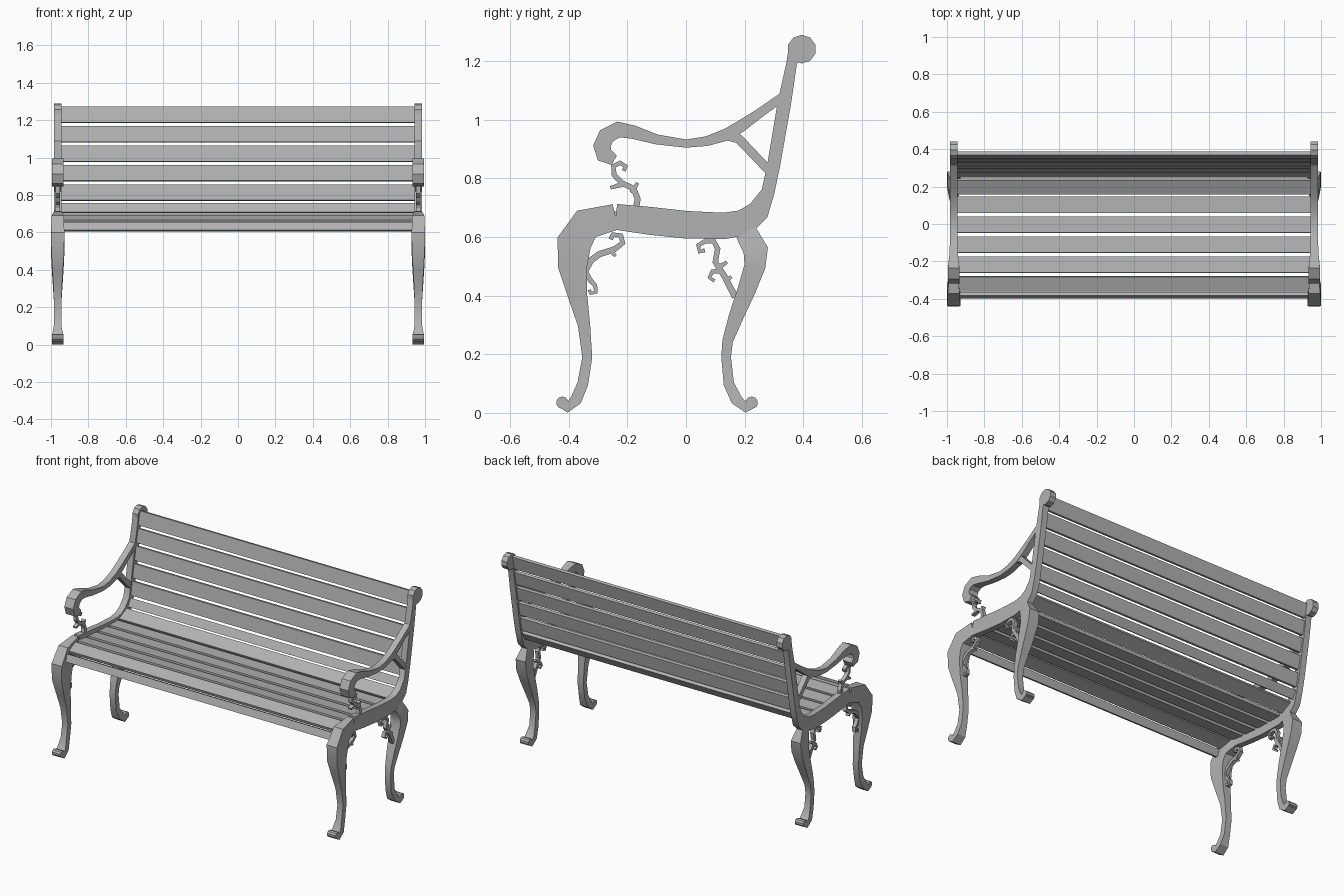
import bpy, bmesh, math
from mathutils import Vector

cube = bpy.data.objects.get("Cube")
if cube:
    bpy.data.objects.remove(cube)

SIDE_X = 0.964      # centre plane of each cast side frame
SLAT_END = 0.948
SLAT_THICK = 0.02

grey = bpy.data.materials.new("plain_grey")
grey.use_nodes = True
tone = (0.45, 0.45, 0.45, 1)
grey.diffuse_color = tone
grey.node_tree.nodes["Principled BSDF"].inputs["Base Color"].default_value = tone


def finish(name, bm, mirrored=True):
    """Turn a bmesh into an object, mirrored to the other side if asked."""
    bmesh.ops.recalc_face_normals(bm, faces=bm.faces)
    mesh = bpy.data.meshes.new(name)
    bm.to_mesh(mesh)
    bm.free()
    mesh.materials.append(grey)
    obj = bpy.data.objects.new(name, mesh)
    bpy.context.collection.objects.link(obj)
    if mirrored:
        obj.modifiers.new("Mirror", "MIRROR").use_mirror_merge = False
    bpy.ops.object.select_all(action="DESELECT")
    obj.select_set(True)
    bpy.context.view_layer.objects.active = obj
    bpy.ops.object.shade_smooth_by_angle(angle=math.radians(30))
    return obj


def ribbon(name, path):
    """Sweep a rectangle along (y, z, width, half thickness) stations."""
    bm = bmesh.new()
    centres = [Vector(p[:2]) for p in path]
    rings = []
    for i, (y, z, width, half) in enumerate(path):
        a = centres[max(i - 1, 0)]
        b = centres[min(i + 1, len(path) - 1)]
        before = (centres[i] - a).normalized()
        after = (b - centres[i]).normalized()
        along = (before + after).normalized()
        off = Vector((-along.y, along.x)) * width / 2
        rings.append([bm.verts.new((SIDE_X + sx * half, y + s * off.x, z + s * off.y))
                      for sx, s in ((-1, -1), (1, -1), (1, 1), (-1, 1))])
    for r, q in zip(rings, rings[1:]):
        for k in range(4):
            n = (k + 1) % 4
            bm.faces.new((r[k], r[n], q[n], q[k]))
    bm.faces.new(rings[0])
    bm.faces.new(rings[-1])
    return finish(name, bm)


def vine(name, points, width=0.02, half=0.012):
    """Thin ornament of even thickness that tapers a little to its tip."""
    last = len(points) - 1
    return ribbon(name, [(y, z, width * (1 - 0.35 * i / last), half)
                         for i, (y, z) in enumerate(points)])


def scroll(name, y, z, radius, half, sides=10):
    """Rounded end of a casting, its axis along x."""
    bm = bmesh.new()
    bmesh.ops.create_cone(bm, cap_ends=True, segments=sides, radius1=radius,
                          radius2=radius, depth=2 * half)
    for v in bm.verts:
        x, u, w = v.co.z, v.co.x, v.co.y
        v.co = (SIDE_X + x, y + u, z + w)
    return finish(name, bm)


def slat(name, y0, z0, y1, z1):
    """Long board whose cross-section runs from one (y, z) to another."""
    bm = bmesh.new()
    a, b = Vector((y0, z0)), Vector((y1, z1))
    d = (b - a).normalized()
    off = Vector((-d.y, d.x)) * SLAT_THICK / 2
    ends = [[bm.verts.new((x, p.x, p.y)) for p in (a - off, b - off, b + off, a + off)]
            for x in (-SLAT_END, SLAT_END)]
    for k in range(4):
        n = (k + 1) % 4
        bm.faces.new((ends[0][k], ends[0][n], ends[1][n], ends[1][k]))
    for ring in ends:
        bm.faces.new(ring)
    return finish(name, bm, mirrored=False)


# Front legs, from the foot up round the knee into the seat rail
ribbon("front_legs", [
    (-.43, .035, .03, .03), (-.405, .018, .034, .03), (-.375, .045, .04, .028),
    (-.352, .1, .037, .02), (-.337, .19, .034, .02), (-.348, .3, .042, .022),
    (-.37, .4, .066, .028), (-.387, .5, .1, .034), (-.382, .58, .118, .036),
    (-.34, .645, .11, .032), (-.24, .669, .088, .02)])
scroll("front_foot_scrolls", -.422, .035, .021, .03)

# Seat rail bending up into the back post
ribbon("side_rails", [
    (-.24, .669, .088, .02), (-.12, .655, .095, .019), (0, .642, .094, .019),
    (.13, .638, .09, .019), (.2, .65, .09, .02), (.248, .69, .075, .02),
    (.28, .755, .045, .02), (.3, .85, .044, .02), (.336, 1.06, .046, .02),
    (.36, 1.19, .036, .02), (.375, 1.25, .048, .02)])
scroll("post_scrolls", .395, 1.241, .049, .02)

# Rear legs
ribbon("rear_legs", [
    (.235, .035, .03, .03), (.205, .018, .034, .03), (.172, .045, .04, .028),
    (.146, .1, .036, .02), (.137, .19, .033, .02), (.142, .245, .036, .021),
    (.17, .326, .05, .026), (.207, .42, .062, .032), (.235, .5, .072, .036),
    (.238, .555, .085, .034), (.205, .615, .075, .02)])
scroll("rear_foot_scrolls", .224, .035, .021, .03)

# Armrests: rolled front end, dipped rest, and forked rear joint
ribbon("armrests", [
    (-.245, .862, .036, .03), (-.278, .88, .058, .031), (-.287, .91, .06, .031),
    (-.272, .945, .058, .031), (-.23, .967, .054, .03), (-.18, .958, .046, .024),
    (-.1, .933, .034, .02), (0, .919, .028, .02), (.07, .927, .033, .02),
    (.14, .95, .042, .02), (.19, .98, .04, .02), (.25, 1.022, .032, .02),
    (.325, 1.075, .03, .02)])
ribbon("armrest_braces", [
    (.14, .95, .04, .018), (.18, .935, .032, .018), (.285, .825, .03, .018)])

# Scrolling vine under each armrest, with leaves
vine("arm_vines", [(-.172, .69), (-.165, .73), (-.178, .765), (-.22, .785),
                   (-.245, .812), (-.248, .842), (-.225, .853), (-.206, .842),
                   (-.212, .826)], .022)
vine("arm_vine_leaves", [(-.185, .75), (-.165, .785)], .018)
vine("arm_vine_buds", [(-.215, .78), (-.258, .768)], .018)

# Vine in the corner of each front leg
vine("front_vines", [(-.345, .485), (-.325, .52), (-.295, .542), (-.245, .558),
                     (-.216, .58), (-.222, .605), (-.25, .609), (-.257, .592)], .024)
vine("front_vine_leaves", [(-.26, .555), (-.24, .535)], .016)
vine("front_vine_tails", [(-.345, .485), (-.325, .45), (-.31, .435), (-.308, .412),
                          (-.325, .408), (-.33, .42)], .018)

# Vine in the corner of each rear leg
vine("rear_vines", [(.168, .395), (.132, .465), (.1, .515), (.108, .56), (.095, .585),
                    (.068, .587), (.042, .572), (.046, .55), (.064, .555)], .022)
vine("rear_vine_leaves", [(.11, .495), (.14, .515)], .018)
vine("rear_vine_buds", [(.12, .485), (.09, .482), (.08, .462), (.097, .45)], .018)
vine("rear_vine_thorns", [(.135, .45), (.155, .465)], .016)

# Seat slats following the curve of the rails
slat("front_edge_slat", -.388, .608, -.372, .652)
slat("seat_slat_front", -.358, .657, -.281, .683)
flat_z = (.68, .669, .661, .656, .655)
for i in range(4):
    y = -.261 + i * .107
    slat(f"seat_slat_{i + 1}", y, flat_z[i], y + .086, flat_z[i + 1])
slat("seat_slat_rear", .162, .661, .238, .698)

# Back slats climbing the leaning posts
slat("back_slat_low", .256, .705, .283, .752)
for i in range(5):
    z = .77 + i * .104
    slat(f"back_slat_{i + 1}", .285 + i * .0185, z, .3 + i * .0195, z + .084)
